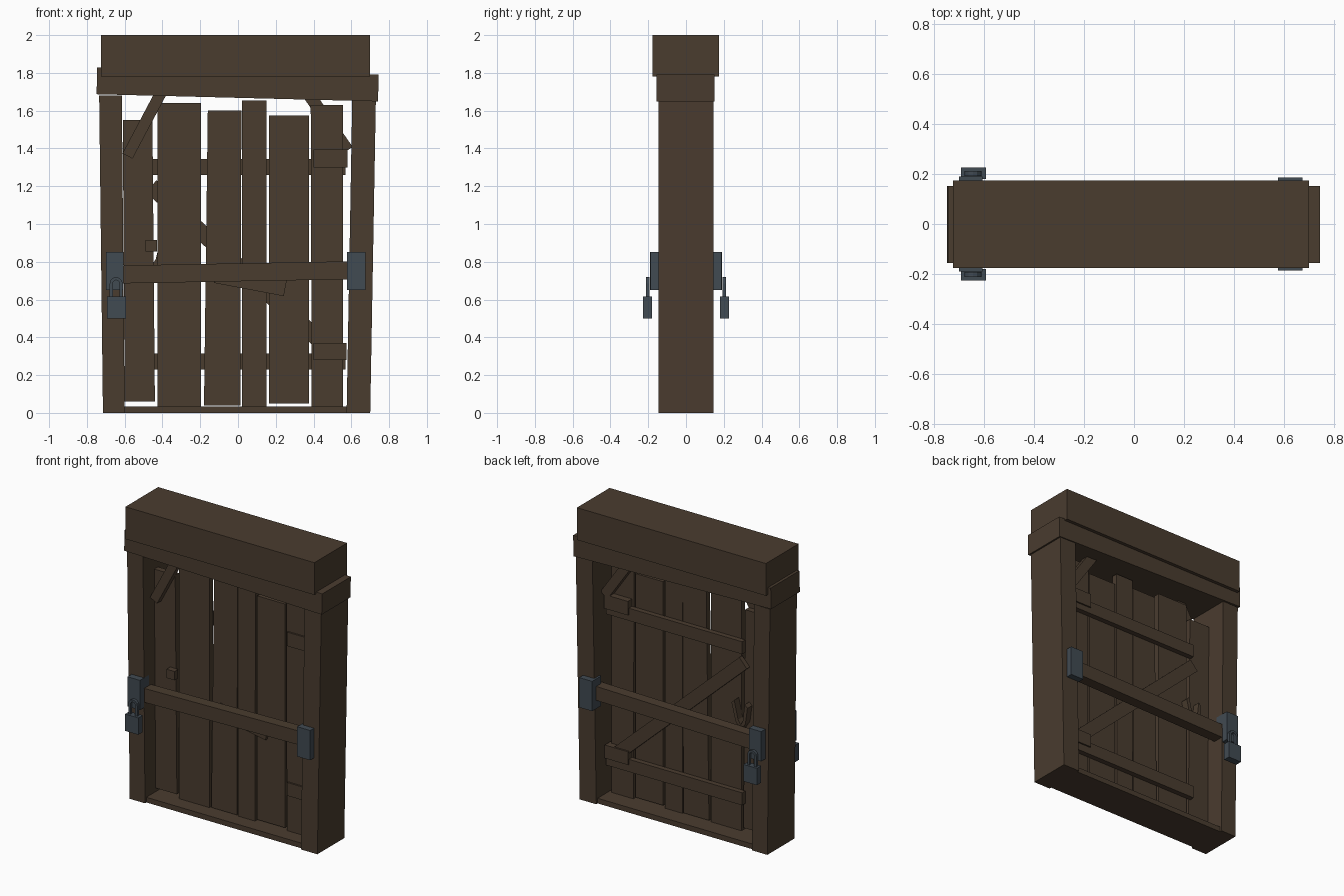
import bpy
import bmesh
import math
from mathutils import Vector

cube = bpy.data.objects.get("Cube")
if cube:
    bpy.data.objects.remove(cube, do_unlink=True)


def material(name, rgb):
    m = bpy.data.materials.new(name)
    m.use_nodes = True
    color = (*rgb, 1)
    m.diffuse_color = color
    node = m.node_tree.nodes["Principled BSDF"]
    node.inputs["Base Color"].default_value = color
    node.inputs["Roughness"].default_value = 0.9
    return m


wood = material("dark_wood", (0.068, 0.045, 0.028))
metal = material("dark_steel", (0.053, 0.069, 0.085))


def prism(name, outline, y0, y1, mat=wood):
    """Extrude an x-z outline from y0 to y1."""
    bm = bmesh.new()
    face = bm.faces.new([bm.verts.new((x, y0, z)) for x, z in outline])
    ext = bmesh.ops.extrude_face_region(bm, geom=[face])
    moved = [g for g in ext["geom"] if isinstance(g, bmesh.types.BMVert)]
    bmesh.ops.translate(bm, verts=moved, vec=(0, y1 - y0, 0))
    bmesh.ops.recalc_face_normals(bm, faces=bm.faces)
    mesh = bpy.data.meshes.new(name)
    bm.to_mesh(mesh)
    bm.free()
    mesh.materials.append(mat)
    obj = bpy.data.objects.new(name, mesh)
    bpy.context.scene.collection.objects.link(obj)
    return obj


def block(name, x0, x1, z0, z1, y0, y1, mat=wood):
    return prism(name, [(x0, z0), (x1, z0), (x1, z1), (x0, z1)], y0, y1, mat)


def board(name, bottom, top, z0, z1, y0, y1):
    """Upright board with different x ranges at bottom and top."""
    outline = [(bottom[0], z0), (bottom[1], z0), (top[1], z1), (top[0], z1)]
    return prism(name, outline, y0, y1)


def strip(name, a, b, width, y0, y1):
    """Straight board between two x-z points."""
    a, b = Vector(a), Vector(b)
    d = (b - a).normalized()
    n = Vector((-d.y, d.x)) * width / 2
    return prism(name, [a - n, b - n, b + n, a + n], y0, y1)


# Frame
block("lintel", -0.725, 0.70, 1.78, 2.0, -0.177, 0.175)
strip("header_beam", (-0.747, 1.758), (0.743, 1.72), 0.142, -0.157, 0.152)
board("right_jamb", (-0.715, -0.60), (-0.735, -0.615), 0, 1.68, -0.145, 0.145)
board("left_jamb", (0.575, 0.70), (0.605, 0.73), 0, 1.67, -0.145, 0.145)
block("sill", -0.71, 0.69, 0, 0.035, -0.13, 0.13)

# Door planks: bottom x range, top x range, bottom and top height
planks = [
    ((-0.60, -0.44), (-0.61, -0.453), 0.06, 1.55),
    ((-0.425, -0.195), (-0.425, -0.195), 0.03, 1.64),
    ((-0.18, 0.012), (-0.16, 0.018), 0.04, 1.60),
    ((0.02, 0.15), (0.02, 0.152), 0.03, 1.655),
    ((0.165, 0.375), (0.165, 0.375), 0.05, 1.575),
    ((0.39, 0.555), (0.385, 0.555), 0.035, 1.63),
]
for i, plank in enumerate(planks):
    board(f"door_plank_{i + 1}", *plank, -0.03, 0.01)

# Rails and diagonal on the back of the door
block("upper_rail", -0.455, 0.57, 1.26, 1.345, 0.01, 0.045)
block("lower_rail", -0.455, 0.57, 0.23, 0.315, 0.01, 0.045)
strip("diagonal_brace", (-0.46, 1.2), (0.49, 0.33), 0.085, 0.01, 0.043)

# Hinge blocks, corner braces and a loose scrap
block("upper_hinge", 0.40, 0.58, 1.30, 1.395, -0.042, 0.055)
block("lower_hinge", 0.40, 0.575, 0.28, 0.37, -0.042, 0.055)
strip("front_corner_brace", (-0.585, 1.36), (-0.405, 1.70), 0.06, -0.075, -0.03)
strip("back_corner_brace", (0.58, 1.39), (0.365, 1.70), 0.065, 0.01, 0.055)
strip("loose_scrap", (-0.12, 0.73), (0.25, 0.66), 0.085, -0.05, -0.03)

# Door handle: knob in front, bent loop behind
block("front_knob", -0.49, -0.43, 0.855, 0.915, -0.07, -0.03)
prism("back_handle", [
    (-0.485, 0.93), (-0.505, 0.91), (-0.49, 0.80), (-0.455, 0.745),
    (-0.415, 0.80), (-0.385, 0.92), (-0.405, 0.94), (-0.435, 0.815),
    (-0.455, 0.785), (-0.47, 0.815)], 0.01, 0.06)

# Padlock arch outline: outer arc, then inner arc back
def arch(cx, z0, spring, outer, inner, sides=6):
    points = []
    for radius, order in ((outer, 1), (inner, -1)):
        arc = [math.pi * i / sides for i in range(sides + 1)]
        side = [(cx + radius * math.cos(a), spring + radius * math.sin(a)) for a in arc]
        side = [(cx + radius, z0)] + side + [(cx - radius, z0)]
        points += side[::order]
    return points


# Bar, brackets and padlock on each face of the door
for label, s in (("front", -1), ("back", 1)):
    strip(f"{label}_cross_bar", (-0.615, 0.733), (0.60, 0.755), 0.095, s * 0.07, s * 0.143)
    block(f"{label}_right_bracket", -0.70, -0.607, 0.65, 0.853, s * 0.09, s * 0.19, metal)
    block(f"{label}_left_bracket", 0.577, 0.675, 0.65, 0.853, s * 0.09, s * 0.187, metal)
    block(f"{label}_padlock_body", -0.693, -0.593, 0.5, 0.615, s * 0.18, s * 0.227, metal)
    prism(f"{label}_padlock_shackle", arch(-0.645, 0.61, 0.685, 0.034, 0.018),
          s * 0.193, s * 0.212, metal)
